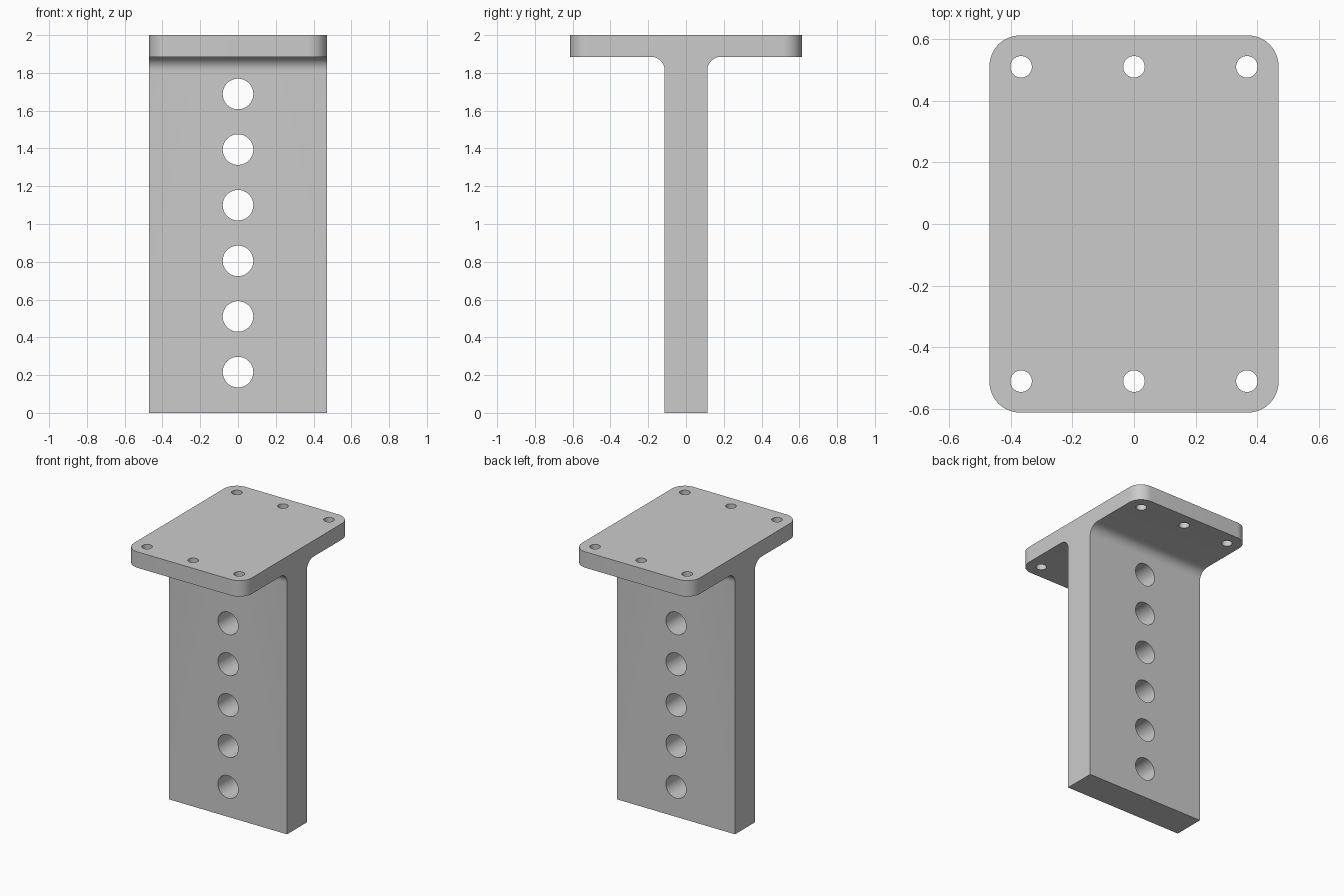
import bpy, bmesh, math
from mathutils import Matrix

cube = bpy.data.objects.get("Cube")
if cube:
    bpy.data.objects.remove(cube, do_unlink=True)

HALF_X, HALF_Y, WEB_Y = 0.47, 0.613, 0.113
TOP, UNDER = 2.0, 1.885

grey = bpy.data.materials.new("plain_grey")
grey.use_nodes = True
colour = (0.6, 0.6, 0.6, 1)
grey.diffuse_color = colour
grey.node_tree.nodes["Principled BSDF"].inputs["Base Color"].default_value = colour


def to_object(bm, name):
    bmesh.ops.recalc_face_normals(bm, faces=bm.faces)
    mesh = bpy.data.meshes.new(name)
    bm.to_mesh(mesh)
    bm.free()
    mesh.materials.append(grey)
    obj = bpy.data.objects.new(name, mesh)
    bpy.context.collection.objects.link(obj)
    return obj


def add_pin(bm, centre, radius, depth, rotation=Matrix()):
    bmesh.ops.create_cone(bm, cap_ends=True, segments=48, radius1=radius, radius2=radius,
                          depth=depth, matrix=Matrix.Translation(centre) @ rotation)


# T-shaped section swept across the width
half = [(WEB_Y, 0), (WEB_Y, UNDER), (HALF_Y, UNDER), (HALF_Y, TOP)]
section = half + [(-y, z) for y, z in reversed(half)]
bm = bmesh.new()
face = bm.faces.new([bm.verts.new((-HALF_X, y, z)) for y, z in section])
swept = bmesh.ops.extrude_face_region(bm, geom=[face])["geom"]
bmesh.ops.translate(bm, vec=(2 * HALF_X, 0, 0),
                    verts=[v for v in swept if isinstance(v, bmesh.types.BMVert)])
bmesh.ops.recalc_face_normals(bm, faces=bm.faces)


def round_edges(bm, rule, radius):
    edges = [e for e in bm.edges if rule(*(v.co for v in e.verts))]
    bmesh.ops.bevel(bm, geom=edges, offset=radius, segments=12, profile=0.5, affect='EDGES')


# Fillets between web and plate, then the plate's rounded corners
round_edges(bm, lambda a, b: abs(a.x - b.x) > 0.5 and abs(a.z - UNDER) < 0.01
            and abs(a.y) < 0.2, 0.072)
round_edges(bm, lambda a, b: abs(a.z - b.z) > 0.1 and abs(a.y) > 0.6 and abs(b.y) > 0.6, 0.1)
bracket = to_object(bm, "t_bracket")

# Bolt holes through the plate and a row of holes through the web
bm = bmesh.new()
for x in (-0.367, 0, 0.367):
    for y in (-0.511, 0.511):
        add_pin(bm, (x, y, 1.94), 0.035, 0.3)
for i in range(6):
    add_pin(bm, (0, 0, 0.216 + 0.2945 * i), 0.081, 0.5, Matrix.Rotation(math.pi / 2, 4, 'X'))
cutter = to_object(bm, "hole_cutter")
cutter.hide_render = True

drill = bracket.modifiers.new("holes", 'BOOLEAN')
drill.operation = 'DIFFERENCE'
drill.solver = 'EXACT'
drill.object = cutter
bpy.ops.object.select_all(action='DESELECT')
bpy.context.view_layer.objects.active = bracket
bracket.select_set(True)
bpy.ops.object.modifier_apply(modifier=drill.name)
bpy.data.objects.remove(cutter, do_unlink=True)
bpy.ops.object.shade_smooth_by_angle(angle=math.radians(30))
